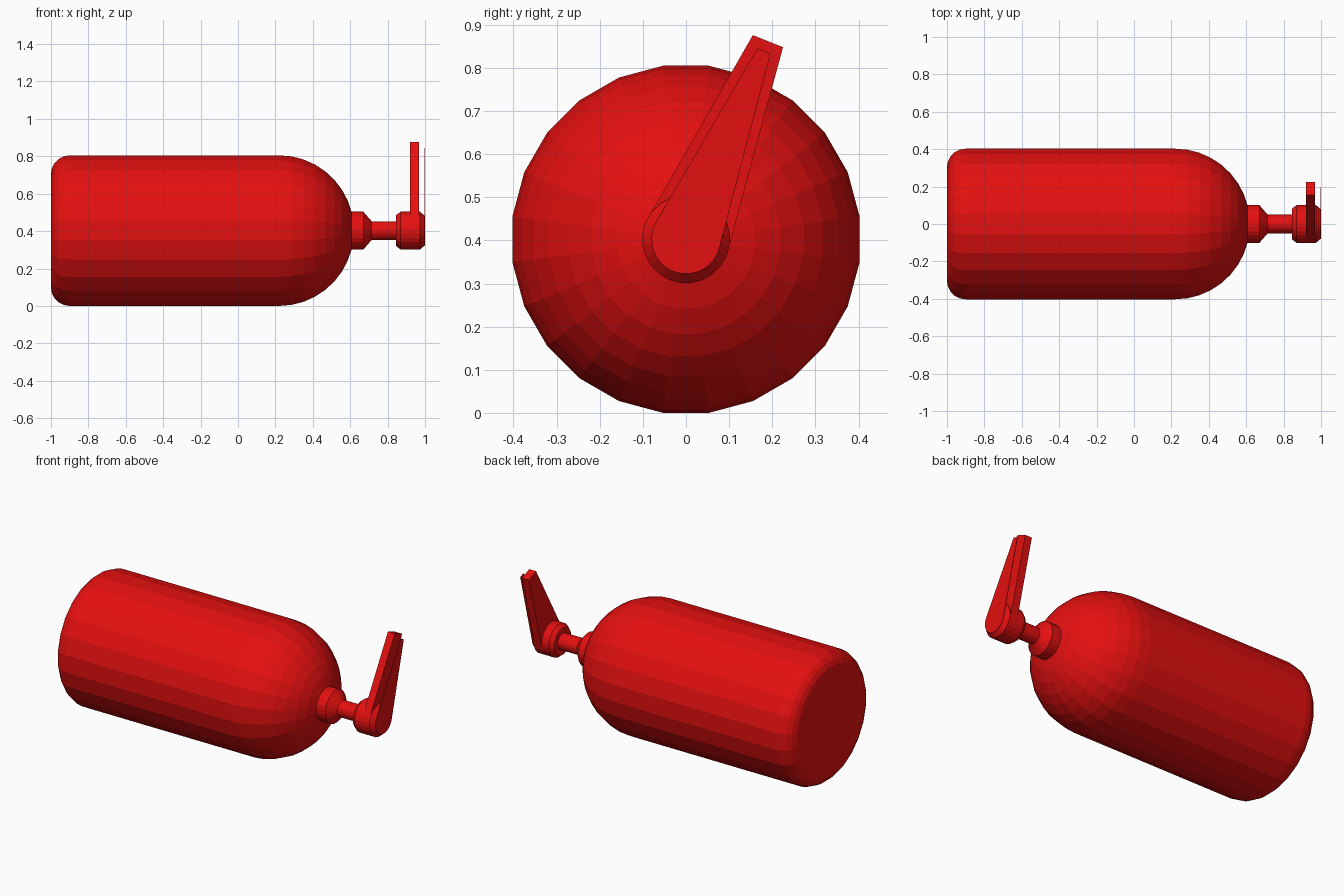
import bpy, bmesh, math

if "Cube" in bpy.data.objects:
    bpy.data.objects.remove(bpy.data.objects["Cube"])

SIDES = 24
R = 0.406
CZ = R * math.cos(math.pi / SIDES)      # axis height, lowest flat rests on z = 0

red = bpy.data.materials.new("red paint")
red.diffuse_color = (0.78, 0.005, 0.005, 1)
red.use_nodes = True
red.node_tree.nodes["Principled BSDF"].inputs["Base Color"].default_value = red.diffuse_color


def finish(name, bm):
    bmesh.ops.recalc_face_normals(bm, faces=bm.faces)
    me = bpy.data.meshes.new(name)
    bm.to_mesh(me)
    bm.free()
    me.materials.append(red)
    ob = bpy.data.objects.new(name, me)
    bpy.context.collection.objects.link(ob)
    return ob


def lathe(name, profile):
    """Turn (x, radius) points about the horizontal axis, with capped ends."""
    bm = bmesh.new()
    rings = []
    for x, r in profile:
        ring = []
        for i in range(SIDES):
            a = 2 * math.pi * (i + 0.5) / SIDES
            ring.append(bm.verts.new((x, r * math.sin(a), CZ + r * math.cos(a))))
        rings.append(ring)
    for a, b in zip(rings, rings[1:]):
        for i in range(SIDES):
            j = (i + 1) % SIDES
            bm.faces.new((a[i], a[j], b[j], b[i]))
    bm.faces.new(rings[0])
    bm.faces.new(rings[-1])
    return finish(name, bm)


def lever(name, r, tip_a, tip_b, x0, x1):
    """Plate across x: round the hub at radius r, tapering to two tip corners."""
    outline = [tip_b]
    start, end = math.radians(-14), math.radians(-210)
    for i in range(15):
        a = start + (end - start) * i / 14
        outline.append((r * math.cos(a), CZ + r * math.sin(a)))
    outline.append(tip_a)
    bm = bmesh.new()
    f = bm.faces.new([bm.verts.new((x0, y, z)) for y, z in outline])
    ext = bmesh.ops.extrude_face_region(bm, geom=[f])
    moved = [v for v in ext["geom"] if isinstance(v, bmesh.types.BMVert)]
    bmesh.ops.translate(bm, verts=moved, vec=(x1 - x0, 0, 0))
    return finish(name, bm)


# tank: rounded base edge, straight wall, domed shoulder
base = [(-0.9 - 0.1 * math.cos(math.radians(t)), R - 0.1 + 0.1 * math.sin(math.radians(t)))
        for t in range(0, 91, 18)]
dome = [(0.22 + 0.4 * math.sin(math.radians(t)), R * math.cos(math.radians(t)))
        for t in (0, 9.5, 19, 28.5, 38, 47.5, 57, 66.5, 76)]
lathe("tank", base + dome)

# neck collar, valve stem and valve hub
lathe("neck_and_valve", [(0.59, 0.102), (0.67, 0.102), (0.715, 0.05), (0.845, 0.05),
                         (0.845, 0.083), (0.87, 0.102), (0.973, 0.102), (0.998, 0.08)])

# lever: thick rear plate and thin front plate with a gap between
lever("lever_plate", 0.101, (0.155, 0.876), (0.225, 0.848), 0.92, 0.967)
lever("lever_front_sheet", 0.08, (0.165, 0.845), (0.196, 0.833), 0.997, 1.0)
